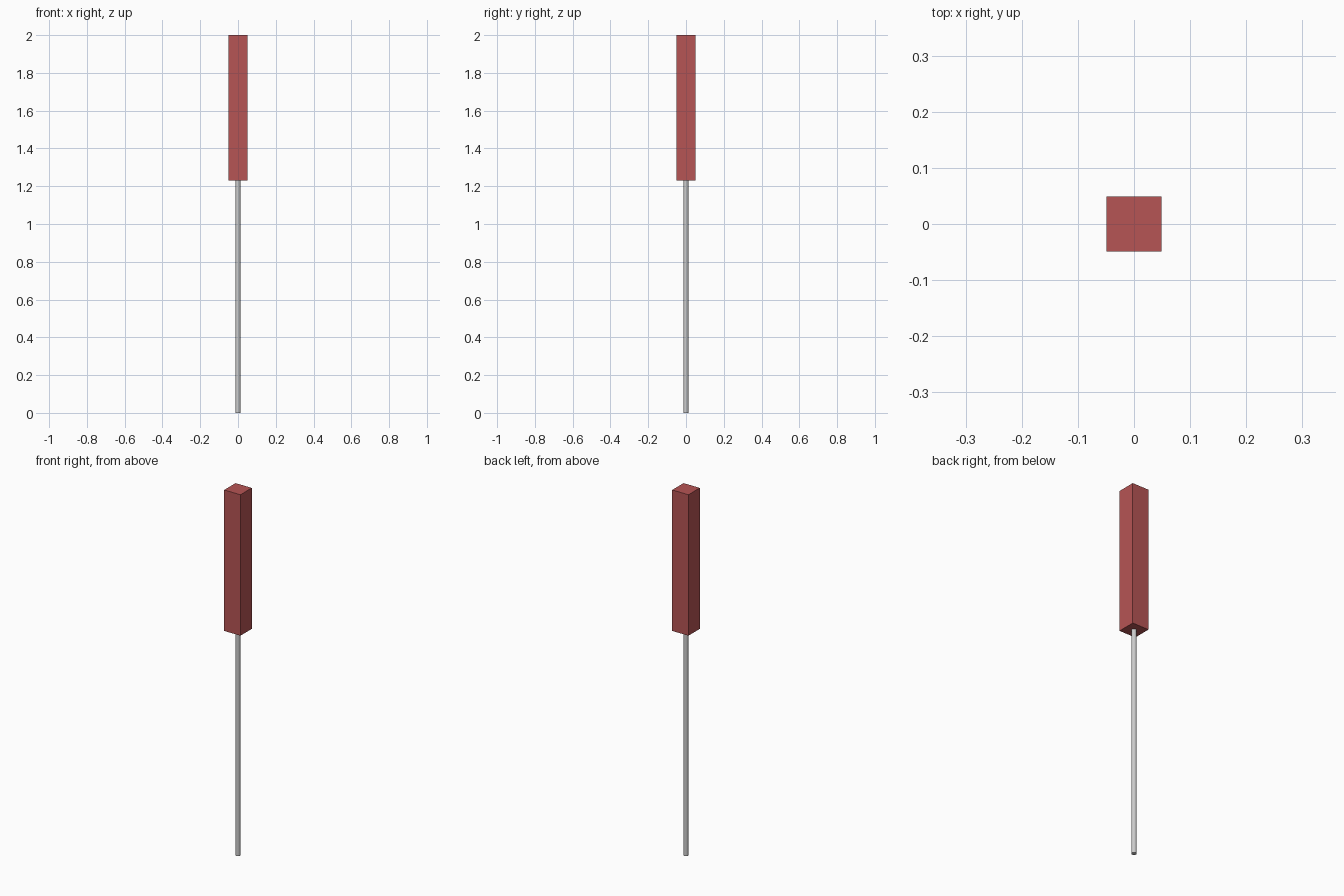
import bpy

if "Cube" in bpy.data.objects:
    bpy.data.objects.remove(bpy.data.objects["Cube"])

ROD_TOP = 1.23
HEIGHT = 2.0
HEAD_SIDE = 0.098
ROD_RADIUS = 0.013

# Thin round rod standing on the ground
bpy.ops.mesh.primitive_cylinder_add(vertices=16, radius=ROD_RADIUS, depth=ROD_TOP,
                                    location=(0, 0, ROD_TOP / 2))
rod = bpy.context.object
rod.name = "rod"
bpy.ops.object.shade_smooth_by_angle()

# Square red block on top of the rod
bpy.ops.mesh.primitive_cube_add(size=1, location=(0, 0, (ROD_TOP + HEIGHT) / 2))
block = bpy.context.object
block.name = "square_block"
block.scale = (HEAD_SIDE, HEAD_SIDE, HEIGHT - ROD_TOP)
bpy.ops.object.transform_apply(location=False, rotation=False, scale=True)

red = bpy.data.materials.new("red")
red.diffuse_color = (0.47, 0.09, 0.09, 1)
red.use_nodes = True
red.node_tree.nodes["Principled BSDF"].inputs["Base Color"].default_value = red.diffuse_color
block.data.materials.append(red)
